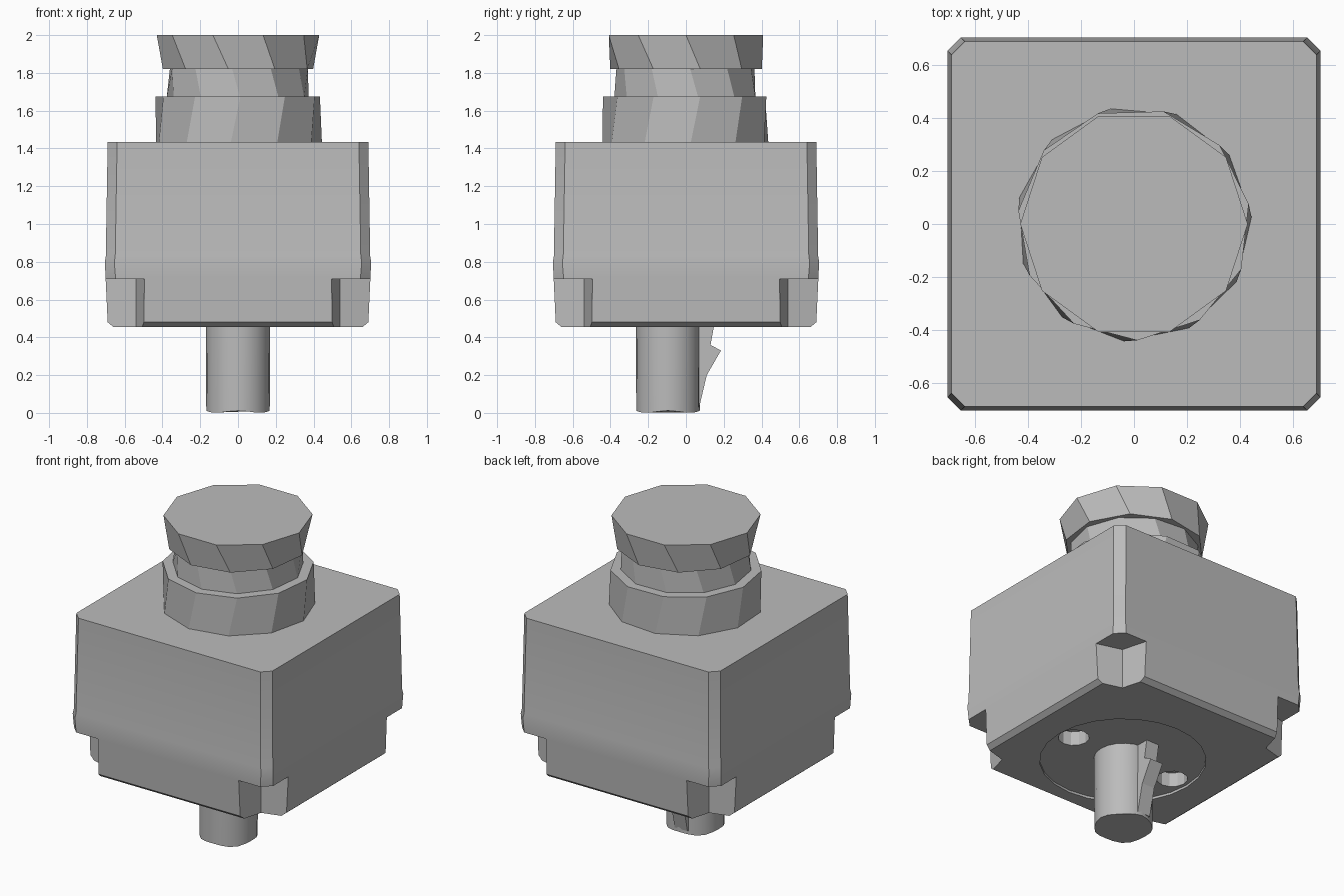
import bpy, bmesh, math
from mathutils import Vector

cube = bpy.data.objects.get("Cube")
if cube:
    bpy.data.objects.remove(cube, do_unlink=True)

grey = bpy.data.materials.new("plain_grey")
grey.use_nodes = True
GREY = (0.5, 0.5, 0.5, 1)
grey.diffuse_color = GREY
grey.node_tree.nodes["Principled BSDF"].inputs["Base Color"].default_value = GREY


def loft(name, rings, smooth=None):
    """Skin a stack of equal-sided rings and cap both ends."""
    bm = bmesh.new()
    loops = [[bm.verts.new(p) for p in ring] for ring in rings]
    n = len(loops[0])
    for a, b in zip(loops, loops[1:]):
        for i in range(n):
            j = (i + 1) % n
            bm.faces.new((a[i], a[j], b[j], b[i]))
    bm.faces.new(loops[0][::-1])
    bm.faces.new(loops[-1])
    bmesh.ops.recalc_face_normals(bm, faces=bm.faces)
    mesh = bpy.data.meshes.new(name)
    bm.to_mesh(mesh)
    bm.free()
    mesh.materials.append(grey)
    ob = bpy.data.objects.new(name, mesh)
    bpy.context.collection.objects.link(ob)
    if smooth:
        shade(ob, smooth)
    return ob


def shade(ob, degrees):
    bpy.ops.object.select_all(action='DESELECT')
    ob.select_set(True)
    bpy.context.view_layer.objects.active = ob
    bpy.ops.object.shade_smooth_by_angle(angle=math.radians(degrees))


def circle(z, r, sides, x=0, y=0, turn=0):
    steps = [math.tau * (i + turn) / sides for i in range(sides)]
    return [Vector((x + r * math.cos(t), y + r * math.sin(t), z)) for t in steps]


def square(z, half, cut):
    """Square ring with clipped corners."""
    k = half - cut
    quarter = [(half, -k), (half, k)]
    pts = []
    for _ in range(4):
        pts += [Vector((x, y, z)) for x, y in quarter]
        quarter = [(-y, x) for x, y in quarter]
    return pts


def carve(target, cutter):
    cutter.hide_render = True
    mod = target.modifiers.new("carve", 'BOOLEAN')
    mod.operation = 'DIFFERENCE'
    mod.solver = 'EXACT'
    mod.object = cutter
    bpy.context.view_layer.objects.active = target
    bpy.ops.object.modifier_apply(modifier=mod.name)
    bpy.data.objects.remove(cutter, do_unlink=True)


# Main housing with clipped corners and a slight bulge at the seam
housing = loft("housing", [square(z, h, c) for z, h, c in (
    (0.455, 0.66, 0.07), (0.48, 0.69, 0.06), (0.80, 0.705, 0.05),
    (0.83, 0.70, 0.05), (1.435, 0.69, 0.05))])

# Pockets at the four lower corners
pocket = [(0.49, 0.72), (0.54, 0.54), (0.72, 0.49), (0.8, 0.8)]
for sx in (-1, 1):
    for sy in (-1, 1):
        carve(housing, loft("pocket_cutter", [
            [Vector((x * sx, y * sy, z)) for x, y in pocket] for z in (0.3, 0.71)]))

# Shallow round recess and two screw holes underneath
carve(housing, loft("recess_cutter", [circle(z, 0.48, 24, y=-0.1) for z in (0.4, 0.47)]))
for x in (-0.37, 0.37):
    carve(housing, loft("hole_cutter", [circle(z, 0.09, 12, x, -0.1) for z in (0.4, 0.56)]))
shade(housing, 20)

# Faceted rear gear cap: collar, neck and flared end
loft("collar", [circle(1.43, 0.445, 11, turn=0.1), circle(1.675, 0.44, 11, turn=0.3)], 15)
loft("neck", [circle(1.67, 0.38, 11, turn=0.3), circle(1.825, 0.37, 11, turn=0.1)], 15)
loft("end_cap", [circle(1.82, 0.405, 10, turn=0.3), circle(2.0, 0.43, 10)], 15)

# Drive shaft, set off centre, with a wavy worn tip
tip = circle(0, 0.168, 20, y=-0.095)
for i, p in enumerate(tip):
    p.z = 0.006 * (1 + math.cos(i * math.tau / 5))
loft("shaft", [tip, circle(0.5, 0.17, 20, y=-0.095)], 40)

# Ragged key on the back of the shaft
key = [(0.03, 0.02), (0.07, 0.03), (0.11, 0.2), (0.185, 0.33), (0.13, 0.36), (0.15, 0.47), (0.03, 0.47)]
loft("shaft_key", [[Vector((x, y, z)) for y, z in key] for x in (-0.06, 0.03)])
